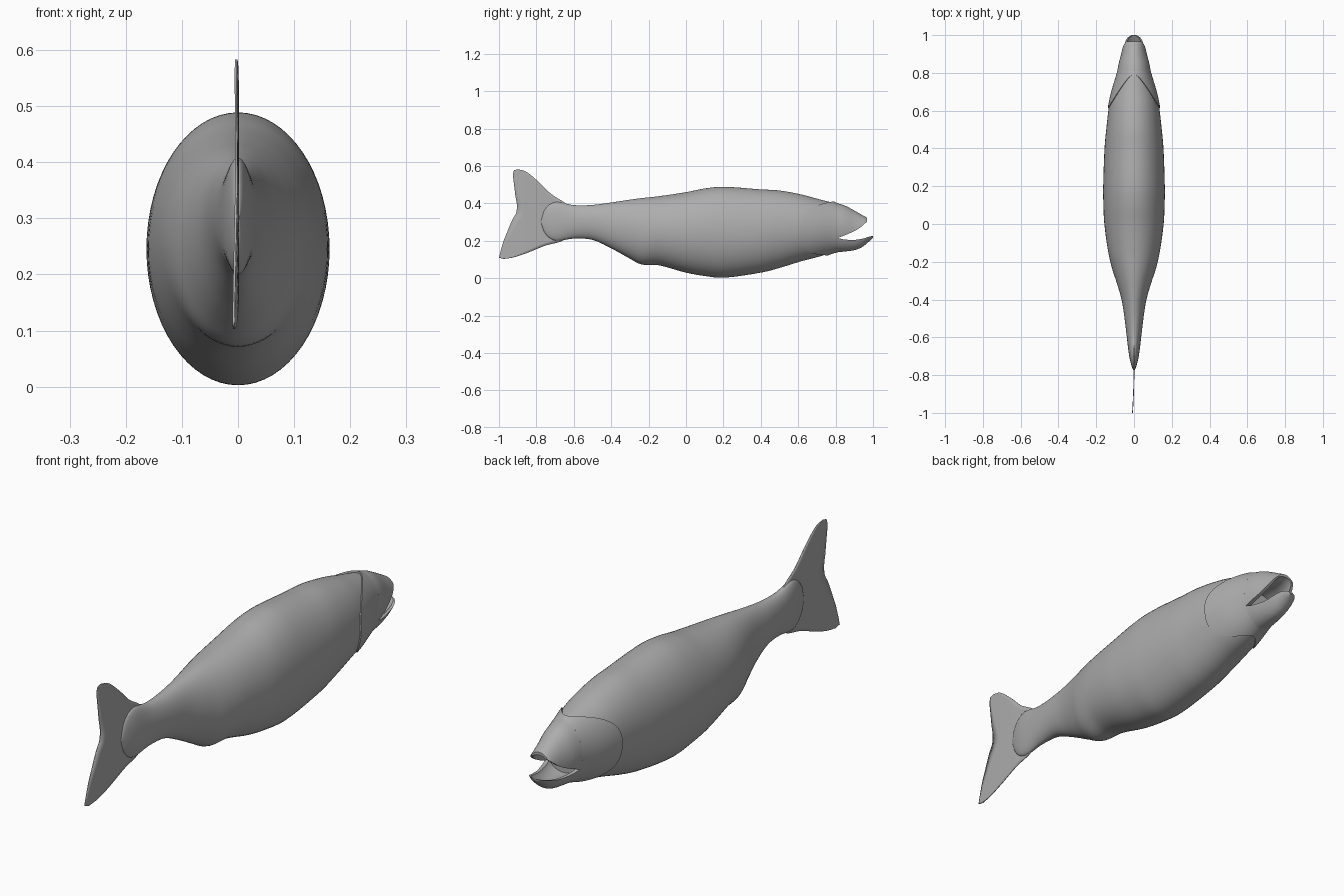
import bpy, bmesh, math

if "Cube" in bpy.data.objects:
    bpy.data.objects.remove(bpy.data.objects["Cube"])

grey = bpy.data.materials.new("fish_grey")
grey.diffuse_color = (0.42, 0.42, 0.42, 1)
grey.use_nodes = True
grey.node_tree.nodes["Principled BSDF"].inputs["Base Color"].default_value = grey.diffuse_color

# Body and head profile: y, underside z, back z, half width
PROFILE = [
    (-0.775, .297, .307, .003), (-0.76, .25, .36, .010), (-0.73, .215, .395, .019),
    (-0.69, .20, .408, .027), (-0.6, .212, .391, .038), (-0.5, .205, .392, .05),
    (-0.4, .16, .405, .066), (-0.3, .105, .42, .095), (-0.24, .074, .428, .115),
    (-0.15, .07, .438, .136), (0, .03, .46, .157), (.1, .012, .48, .162),
    (.2, .003, .489, .163), (.4, .03, .475, .156), (.5, .055, .469, .147),
    (.62, .092, .447, .133), (.7, .112, .426, .118), (.8, .137, .403, .091),
    (.85, .143, .388, .081), (.9, .15, .362, .068), (.935, .163, .342, .061),
    (.96, .18, .328, .056), (.975, .193, .318, .05), (.99, .207, .30, .038),
    (1.0, .216, .28, .014)]
UPPER_LIP = [(.81, .215), (.85, .23), (.9, .252), (.935, .274), (.967, .302)]
LOWER_LIP = [(.81, .215), (.85, .207), (.9, .205), (.95, .213), (.98, .222), (1.0, .227)]
# Tail fin edges: y, z from top lobe to bottom lobe
FIN_FRONT = [(-.90, .583), (-.85, .567), (-.78, .508), (-.72, .45), (-.65, .405), (-.6, .36),
             (-.6, .25), (-.66, .2), (-.75, .175), (-.85, .135), (-.92, .112), (-.975, .103)]
FIN_REAR = [(-.92, .577), (-.925, .55), (-.918, .49), (-.912, .44), (-.905, .40), (-.904, .375),
            (-.91, .345), (-.93, .31), (-.955, .25), (-.975, .20), (-.99, .15), (-1, .11)]


def curve(table, x):
    """Smooth interpolation of a table keyed by its first column."""
    n = len(table)
    i = max(0, min(n - 2, sum(1 for r in table if r[0] <= x) - 1))

    def slope(j, c):
        a, b = table[max(j - 1, 0)], table[min(j + 1, n - 1)]
        return (b[c] - a[c]) / (b[0] - a[0])
    p, q = table[i], table[i + 1]
    h = q[0] - p[0]
    t = max(0, min(1, (x - p[0]) / h))
    return [p[c] * (2*t**3 - 3*t*t + 1) + q[c] * (3*t*t - 2*t**3)
            + h * (slope(i, c) * (t**3 - 2*t*t + t) + slope(i + 1, c) * (t**3 - t*t))
            for c in range(1, len(p))]


def skin(y, a, grow=0.0, scale=1.0):
    """Point on the fish's elliptical section at y and angle a."""
    bot, top, w = curve(PROFILE, y)
    return ((w * scale + grow) * math.cos(a), y,
            (bot + top) / 2 + ((top - bot) / 2 * scale + grow) * math.sin(a))


def loft(name, rings, closed=True, angle=40):
    """Skin a list of equal rings; closed rings get end caps."""
    bm = bmesh.new()
    vs = [[bm.verts.new(p) for p in r] for r in rings]
    n = len(vs[0])
    for r, s in zip(vs, vs[1:]):
        for i in range(n if closed else n - 1):
            j = (i + 1) % n
            bm.faces.new((r[i], r[j], s[j], s[i]))
    if closed:
        bm.faces.new(vs[0])
        bm.faces.new(vs[-1])
    bmesh.ops.recalc_face_normals(bm, faces=bm.faces)
    me = bpy.data.meshes.new(name)
    bm.to_mesh(me)
    bm.free()
    me.materials.append(grey)
    ob = bpy.data.objects.new(name, me)
    bpy.context.collection.objects.link(ob)
    bpy.ops.object.select_all(action='DESELECT')
    ob.select_set(True)
    bpy.context.view_layer.objects.active = ob
    bpy.ops.object.shade_smooth_by_angle(angle=math.radians(angle))
    return ob


N = 64
ANGLES = [2 * math.pi * i / N for i in range(N)]

# Body: extra rings near the rounded tail end, tucked in under the head
ys = [-.775, -.77, -.76, -.745] + [-.73 + 1.525 * i / 80 for i in range(81)]
loft("body", [[skin(y, a, 0, 1 - .03 * max(0, (y - .65) / .15) ** 2) for a in ANGLES] for y in ys])

# Head: curved gill edge standing slightly proud of the body
HEAD_END = .81


def gill(a):
    s = math.sin(a)
    return .615 + (.175 * s ** 2.3 if s > 0 else .145 * s ** 4)


head = [[skin(gill(a), a, -.008) for a in ANGLES]]
for k in range(17):
    t = k / 16
    head.append([skin(gill(a) + (HEAD_END - gill(a)) * t, a, .005 * (1 - t)) for a in ANGLES])
loft("head", head)


# Jaws: outer arc of the head section, hollowed on the mouth side
def jaw(name, lip, upper):
    rings = []
    y1 = lip[-1][0]
    for k in range(25):
        y = HEAD_END + (y1 - HEAD_END) * (1 - (1 - k / 24) ** 1.5)
        bot, top, w = curve(PROFILE, y)
        edge = curve(lip, y)[0]
        s = (edge - (bot + top) / 2) / ((top - bot) / 2)
        a0 = math.asin(max(-.97, min(.97, s)))
        lo, hi = (a0, math.pi - a0) if upper else (math.pi - a0, 2 * math.pi + a0)
        outer = [skin(y, lo + (hi - lo) * i / 32) for i in range(33)]
        inner = [(x * .78, y, edge + (z - edge) * .45) for x, _, z in reversed(outer)]
        rings.append(outer + inner)
    loft(name, rings)


jaw("upper_jaw", UPPER_LIP, True)
jaw("lower_jaw", LOWER_LIP, False)

# Tail fin: thin sheet between its front and rear edges, gently bent sideways
front = [(i, *p) for i, p in enumerate(FIN_FRONT)]
rear = [(i, *p) for i, p in enumerate(FIN_REAR)]
rows = []
for k in range(67):
    f, r = curve(front, k / 6), curve(rear, k / 6)
    row = []
    for j in range(9):
        y, z = (f[c] + (r[c] - f[c]) * j / 8 for c in (0, 1))
        row.append((-.008 * max(0, (-.75 - y) / .25) ** 2, y, z))
    rows.append(row)
fin = loft("tail_fin", rows, closed=False)
thick = fin.modifiers.new("thickness", 'SOLIDIFY')
thick.thickness = .004
thick.offset = 0
